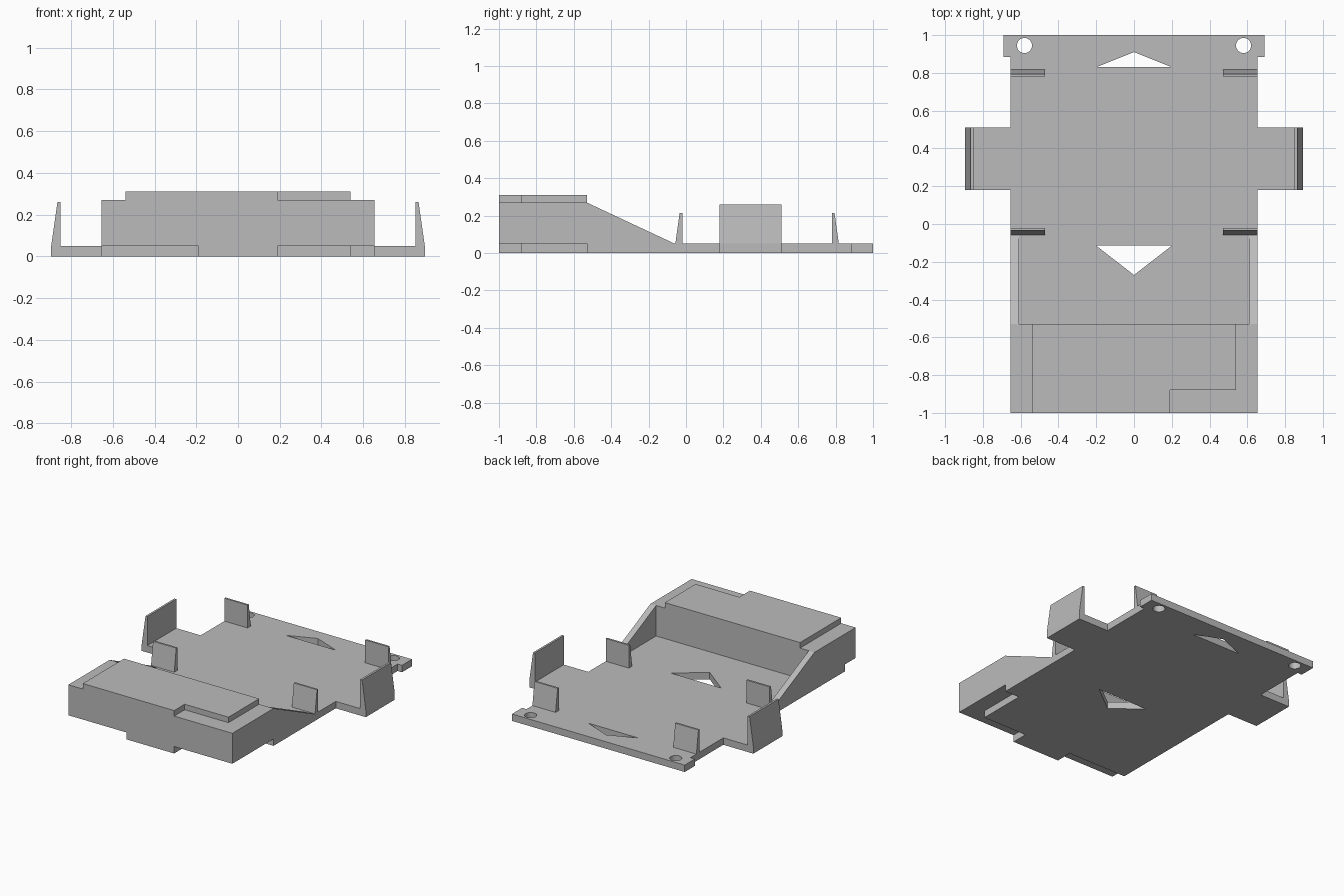
import bpy, bmesh, math

cube = bpy.data.objects.get("Cube")
if cube:
    bpy.data.objects.remove(cube, do_unlink=True)

grey = bpy.data.materials.new("plain grey")
grey.use_nodes = True
COLOUR = (0.5, 0.5, 0.5, 1)
grey.diffuse_color = COLOUR
bsdf = next(n for n in grey.node_tree.nodes if n.type == "BSDF_PRINCIPLED")
bsdf.inputs["Base Color"].default_value = COLOUR


def prism(name, profile, axis, start, end):
    """Extrude a 2D profile along an axis; the profile uses the other two axes in order."""
    def place(p, d):
        return {"x": (d, p[0], p[1]), "y": (p[0], d, p[1]), "z": (p[0], p[1], d)}[axis]
    bm = bmesh.new()
    face = bm.faces.new([bm.verts.new(place(p, start)) for p in profile])
    ext = bmesh.ops.extrude_face_region(bm, geom=[face])["geom"]
    for v in ext:
        if isinstance(v, bmesh.types.BMVert):
            v.co["xyz".index(axis)] = end
    bmesh.ops.recalc_face_normals(bm, faces=bm.faces)
    mesh = bpy.data.meshes.new(name)
    bm.to_mesh(mesh)
    bm.free()
    mesh.materials.append(grey)
    obj = bpy.data.objects.new(name, mesh)
    bpy.context.collection.objects.link(obj)
    return obj


def cut(obj, cutters):
    """Subtract each cutter, then bake the result and delete the cutters."""
    for c in cutters:
        mod = obj.modifiers.new("cut", "BOOLEAN")
        mod.operation, mod.solver, mod.object = "DIFFERENCE", "EXACT", c
    graph = bpy.context.evaluated_depsgraph_get()
    mesh = bpy.data.meshes.new_from_object(obj.evaluated_get(graph))
    obj.modifiers.clear()
    obj.data = mesh
    for c in cutters:
        bpy.data.objects.remove(c, do_unlink=True)


W, T = 0.655, 0.05        # half width and thickness of the plate
STEP, BACK = -0.88, -0.53  # keying notch depth and rear of the raised box
TOP = 0.27                # height of the raised box
KEY, LIP = 0.19, 0.54     # notch position and lip half width

# Base plate with side tabs, wide rear edge and keyed front underside
half = [(W, BACK), (W, 0.18), (0.895, 0.18), (0.895, 0.51),
        (W, 0.51), (W, 0.885), (0.69, 0.885), (0.69, 1)]
front_right = [(KEY, -1), (KEY, STEP), (LIP, STEP), (LIP, BACK)]
front_left = [(-W, STEP), (-KEY, STEP), (-KEY, -1)]
left = [(-x, y) for x, y in reversed(half[1:])]
plate = prism("base_plate", front_right + half + left + front_left, "z", 0, T)

# Triangular openings and rear screw holes
holes = [[(-0.2, 0.83), (0.2, 0.83), (0, 0.91)],
         [(-0.2, -0.115), (0.2, -0.115), (0, -0.27)]]
for side in (-1, 1):
    holes.append([(side * 0.58 + 0.04 * math.cos(a), 0.945 + 0.04 * math.sin(a))
                  for a in (math.tau * i / 32 for i in range(32))])
cut(plate, [prism("hole_cutter", h, "z", -0.1, 0.2) for h in holes])

# Raised front box and the keyed lip on top of it
prism("front_box", [(-W, -1), (W, -1), (W, BACK), (-W, BACK)], "z", T, TOP)
prism("top_lip", [(-LIP, -1), (KEY, -1), (KEY, STEP), (LIP, STEP),
                  (LIP, BACK), (-LIP, BACK)], "z", TOP, 0.31)

for side, label in ((-1, "right"), (1, "left")):
    # Sloping side wall behind the box
    prism(label + "_sloped_wall", [(BACK, T), (BACK, TOP), (-0.06, T)],
          "x", side * 0.61, side * W)
    # Tall tapered flap on the side tab
    prism(label + "_side_flap",
          [(side * x, z) for x, z in ((0.85, T), (0.895, T), (0.865, 0.26), (0.85, 0.26))],
          "y", 0.18, 0.51)
    # Small tapered clips, sloped on their outward faces
    for place, y, out in (("front", -0.02, -1), ("rear", 0.78, 1)):
        prism(f"{label}_{place}_clip",
              [(y, T), (y + out * 0.037, T), (y + out * 0.014, 0.215), (y, 0.215)],
              "x", side * 0.47, side * W)
